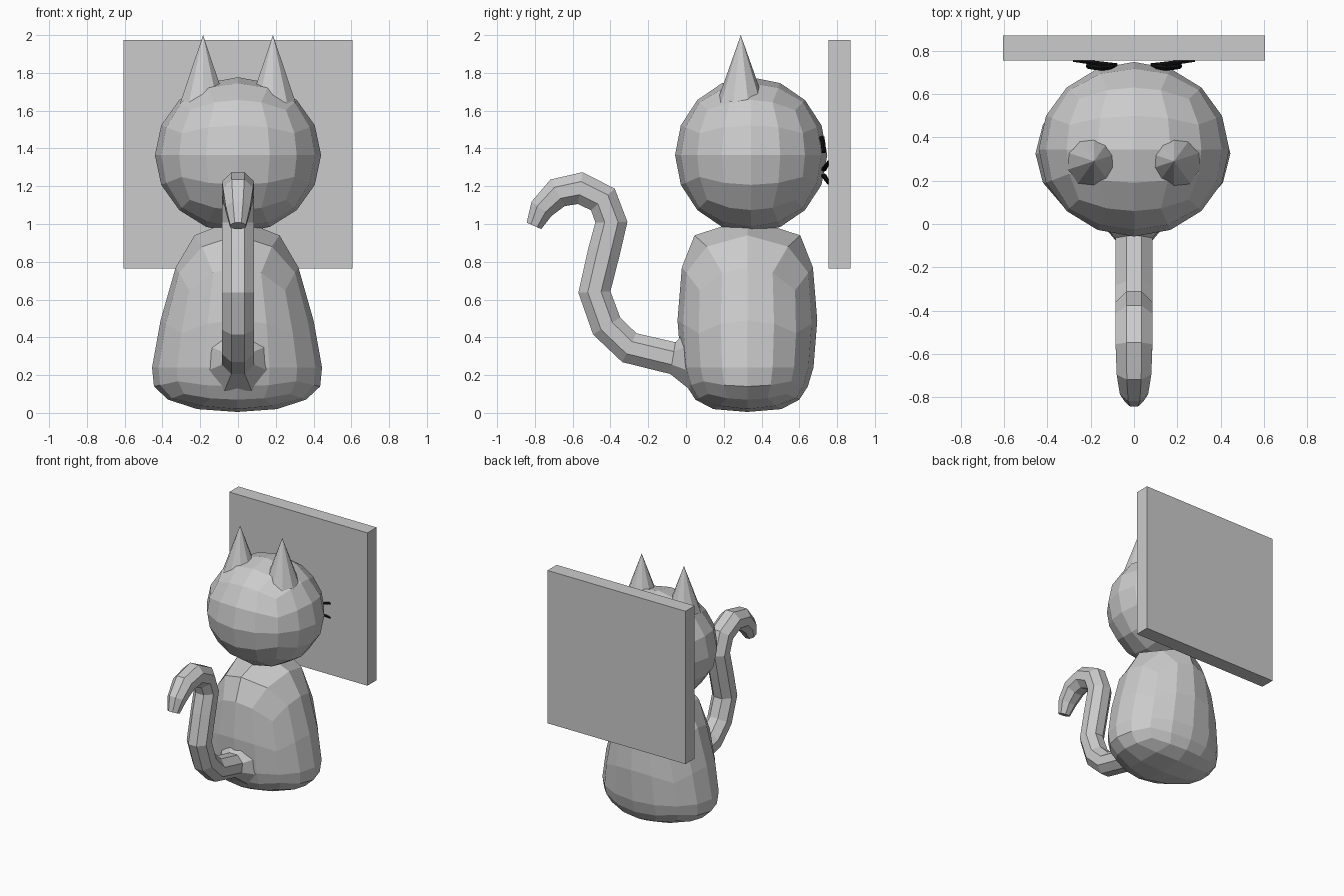
import bpy, bmesh, math
from mathutils import Vector

if "Cube" in bpy.data.objects:
    bpy.data.objects.remove(bpy.data.objects["Cube"])


def material(name, rgb):
    m = bpy.data.materials.new(name)
    m.diffuse_color = (*rgb, 1)
    m.use_nodes = True
    m.node_tree.nodes["Principled BSDF"].inputs["Base Color"].default_value = m.diffuse_color
    return m


GREY = material("light grey", (0.6, 0.6, 0.6))
BLACK = material("black", (0.005, 0.005, 0.005))


def finish(bm, name, mat):
    bmesh.ops.recalc_face_normals(bm, faces=bm.faces)
    mesh = bpy.data.meshes.new(name)
    bm.to_mesh(mesh)
    bm.free()
    mesh.materials.append(mat)
    ob = bpy.data.objects.new(name, mesh)
    bpy.context.collection.objects.link(ob)
    return ob


def quad_sphere():
    """Unit sphere made from a cube with 4 x 4 faces on each side."""
    bm = bmesh.new()
    bmesh.ops.create_cube(bm, size=2)
    bmesh.ops.subdivide_edges(bm, edges=bm.edges[:], cuts=3, use_grid_fill=True)
    for v in bm.verts:
        v.co = Vector([math.tan(c * math.pi / 4) for c in v.co]).normalized()
    return bm


def tube(name, path, ref, sides, mat):
    """Faceted tube; path holds (x, y, z, radius), ref lies across the path."""
    bm = bmesh.new()
    pts = [Vector(p[:3]) for p in path]
    rings = []
    for i, p in enumerate(pts):
        t = (pts[min(i + 1, len(pts) - 1)] - pts[max(i - 1, 0)]).normalized()
        u = (Vector(ref) - t * t.dot(Vector(ref))).normalized()
        v = t.cross(u)
        r = path[i][3] / math.cos(math.pi / sides)
        angles = [2 * math.pi * (k + 0.5) / sides for k in range(sides)]
        rings.append([bm.verts.new(p + r * (math.cos(a) * u + math.sin(a) * v)) for a in angles])
    for a, b in zip(rings, rings[1:]):
        for k in range(sides):
            n = (k + 1) % sides
            bm.faces.new((a[k], a[n], b[n], b[k]))
    bm.faces.new(rings[0])
    bm.faces.new(rings[-1])
    return finish(bm, name, mat)


# Body: sphere reshaped by a pear profile (height, half width, half depth)
PROFILE = [(0.005, 0, 0), (0.02, 0.21, 0.18), (0.07, 0.365, 0.275),
           (0.14, 0.44, 0.32), (0.24, 0.45, 0.35), (0.49, 0.405, 0.37),
           (0.77, 0.325, 0.347), (0.94, 0.225, 0.28), (1.03, 0, 0)]
bm = quad_sphere()
for v in bm.verts:
    lat = (math.asin(max(-1, min(1, v.co.z))) / math.pi + 0.5) * 8
    i = min(int(lat), 7)
    z, rx, ry = [a + (b - a) * (lat - i) for a, b in zip(PROFILE[i], PROFILE[i + 1])]
    flat = Vector((v.co.x, v.co.y))
    flat = flat.normalized() if flat.length > 1e-4 else flat
    v.co = (flat.x * rx - 0.005, 0.325 + flat.y * ry, z)
finish(bm, "body", GREY)

# Head: slightly squashed sphere
bm = quad_sphere()
for v in bm.verts:
    v.co = (v.co.x * 0.44, 0.345 + v.co.y * 0.403, 1.365 + v.co.z * 0.412)
finish(bm, "head", GREY)

# Tail: flared root, S-bend and tapered tip
TAIL = [(0.03, 0.29, 0.175), (-0.07, 0.29, 0.085), (-0.3, 0.345, 0.085),
        (-0.42, 0.46, 0.085), (-0.485, 0.64, 0.085), (-0.435, 0.85, 0.085),
        (-0.395, 1.01, 0.085), (-0.44, 1.13, 0.085), (-0.56, 1.19, 0.085),
        (-0.68, 1.165, 0.08), (-0.765, 1.08, 0.065), (-0.805, 0.99, 0.042)]
tube("tail", [(0, *p) for p in TAIL], (1, 0, 0), 8, GREY)

# Ears, eyes and whiskers on both sides
for s, side in ((-1, "left"), (1, "right")):
    bm = bmesh.new()
    bmesh.ops.create_cone(bm, cap_ends=True, segments=10, radius1=0.142, radius2=0, depth=0.4)
    bmesh.ops.translate(bm, verts=bm.verts, vec=(s * 0.185, 0.29, 1.8))
    finish(bm, side + "_ear", GREY)

    arc = [(0.09, 0.73, 1.38), (0.11, 0.725, 1.43), (0.15, 0.72, 1.455),
           (0.19, 0.725, 1.43), (0.21, 0.73, 1.38)]
    tube(side + "_eye", [(s * x, y, z, 0.012) for x, y, z in arc], (0, 1, 0), 6, BLACK)
    for n, z0, z1 in (("upper", 1.29, 1.33), ("lower", 1.255, 1.215)):
        tube(f"{side}_{n}_whisker", [(s * 0.08, 0.73, z0, 0.012), (s * 0.28, 0.757, z1, 0.008)],
             (0, 1, 0), 6, BLACK)

# Panel in front of the face
bm = bmesh.new()
bmesh.ops.create_cube(bm, size=1)
for v in bm.verts:
    v.co = (v.co.x * 1.21, 0.8125 + v.co.y * 0.115, 1.37 + v.co.z * 1.21)
finish(bm, "panel", GREY)
